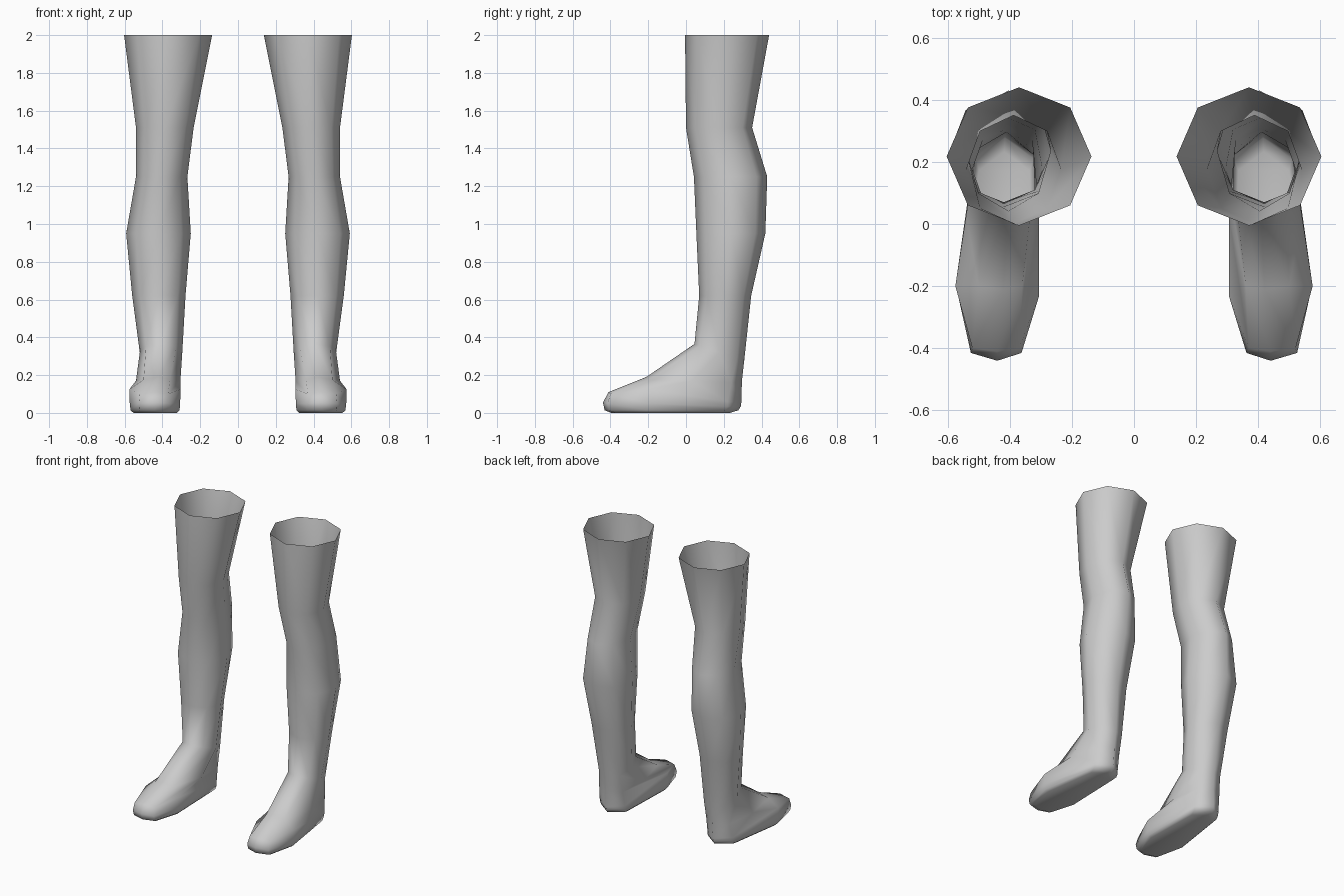
import bpy, bmesh
from math import cos, sin, pi
from mathutils import Vector

if "Cube" in bpy.data.objects:
    bpy.data.objects.remove(bpy.data.objects["Cube"])

N = 8

# Leg sections, top to ankle: z, x min, x max, y min, y max, front lift
leg_sections = [
    (2.00, .137, .603, -.005, .440, 0),
    (1.51, .235, .540, .000, .350, 0),
    (1.25, .268, .540, .042, .430, 0),
    (0.95, .250, .592, .055, .420, 0),
    (0.62, .278, .560, .070, .345, 0),
    (0.32, .295, .520, .045, .308, .045),
]

# Foot sections, 8 points each, counter-clockwise from the outer side
instep = [(.54, .03, .17), (.505, .24, .16), (.41, .296, .17), (.325, .24, .16),
          (.305, .03, .17), (.36, -.20, .175), (.42, -.21, .19), (.50, -.20, .175)]
toe_top = [(.575, -.20, .125), (.515, .22, .06), (.415, .293, .055), (.32, .22, .06),
           (.305, -.23, .125), (.37, -.40, .10), (.44, -.41, .11), (.52, -.40, .10)]
welt = [(.573, -.20, .05), (.51, .22, .035), (.415, .29, .035), (.32, .22, .035),
        (.306, -.23, .05), (.362, -.415, .05), (.44, -.44, .055), (.525, -.415, .05)]


def leg_ring(z, x0, x1, y0, y1, lift):
    ring = []
    for k in range(N):
        a = 2 * pi * k / N
        ring.append(((x0 + x1) / 2 + (x1 - x0) / 2 * cos(a),
                     (y0 + y1) / 2 + (y1 - y0) / 2 * sin(a),
                     z - lift * sin(a)))
    return ring


def shrink(ring, f, z):
    c = sum((Vector(p) for p in ring), Vector()) / N
    return [(c.x + (p[0] - c.x) * f, c.y + (p[1] - c.y) * f, z) for p in ring]


def build_leg(name, side):
    rings = [leg_ring(*s) for s in leg_sections]
    rings += [instep, toe_top, welt, shrink(welt, .97, .014), shrink(welt, .86, 0)]
    bm = bmesh.new()
    loops = [[bm.verts.new((side * x, y, z)) for x, y, z in r] for r in rings]
    for a, b in zip(loops, loops[1:]):
        for k in range(N):
            j = (k + 1) % N
            bm.faces.new((a[k], b[k], b[j], a[j]))
    bm.faces.new(loops[-1])  # sole; the thigh end stays open
    bmesh.ops.recalc_face_normals(bm, faces=bm.faces)
    for f in bm.faces:
        f.smooth = True
    me = bpy.data.meshes.new(name)
    bm.to_mesh(me)
    bm.free()
    bpy.context.collection.objects.link(bpy.data.objects.new(name, me))


build_leg("left_leg", 1)
build_leg("right_leg", -1)
